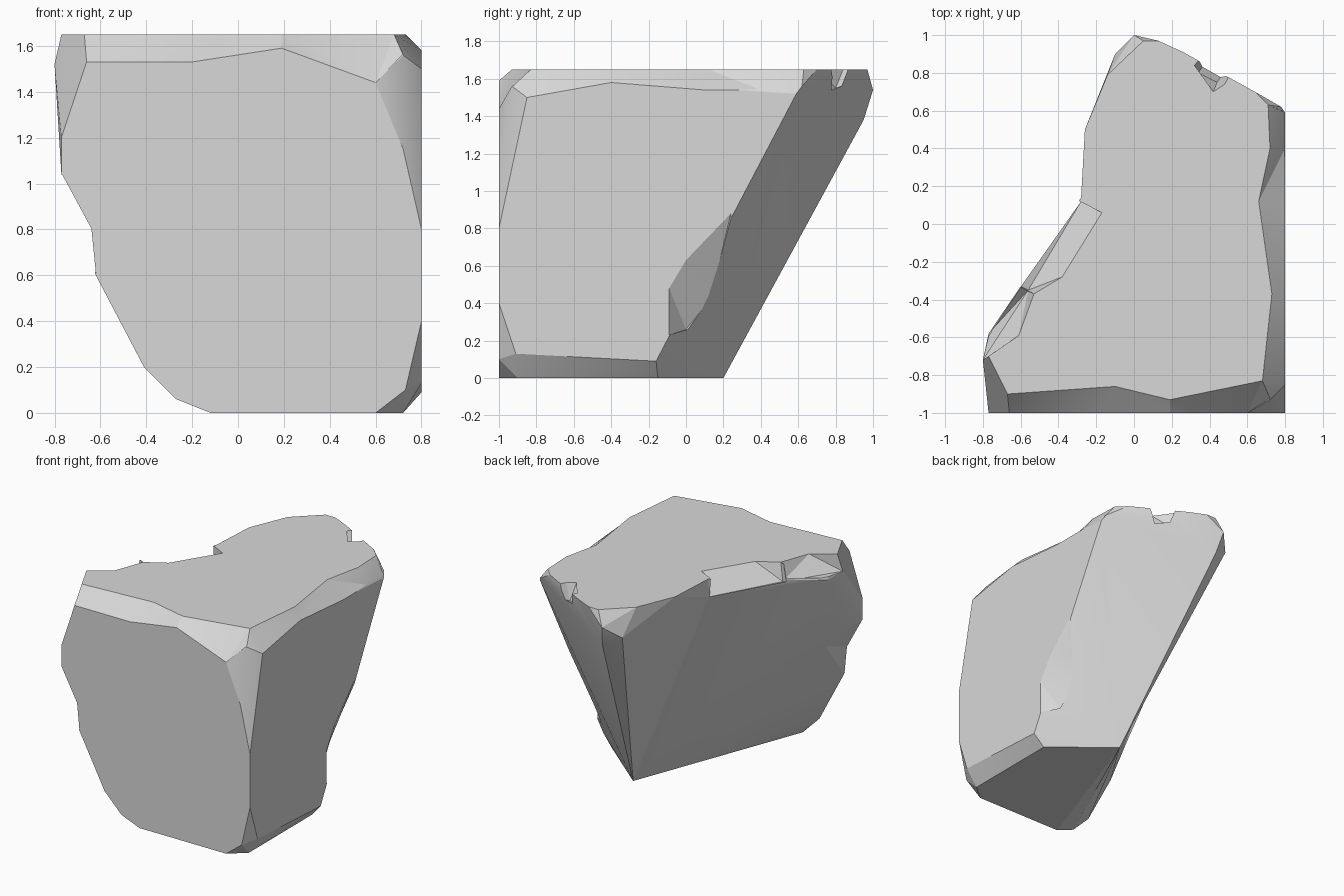
import bpy
import bmesh
from math import radians
from mathutils import Vector

# Main planes of the boulder
TOP, BASE = 1.65, 0
SIDE, FRONT, BACK = .8, -1, 1

default_cube = bpy.data.objects.get("Cube")
if default_cube:
    bpy.data.objects.remove(default_cube, do_unlink=True)


def make_material(name, color):
    material = bpy.data.materials.new(name)
    material.use_nodes = True
    material.diffuse_color = color
    shader = material.node_tree.nodes["Principled BSDF"]
    shader.inputs["Base Color"].default_value = color
    shader.inputs["Roughness"].default_value = .9
    return material


def hull_object(name, points):
    """Wrap a set of corner points in a convex solid."""
    bm = bmesh.new()
    for point in points:
        bm.verts.new(point)
    bmesh.ops.convex_hull(bm, input=bm.verts)
    loose = [vert for vert in bm.verts if not vert.link_faces]
    bmesh.ops.delete(bm, geom=loose, context="VERTS")
    bmesh.ops.recalc_face_normals(bm, faces=bm.faces)
    mesh = bpy.data.meshes.new(name)
    bm.to_mesh(mesh)
    bm.free()
    obj = bpy.data.objects.new(name, mesh)
    bpy.context.collection.objects.link(obj)
    return obj


def combine(target, tool, operation):
    """Apply a boolean with the tool object, then discard the tool."""
    tool.hide_render = True
    modifier = target.modifiers.new(tool.name, "BOOLEAN")
    modifier.operation = operation
    modifier.solver = "EXACT"
    modifier.object = tool
    bpy.ops.object.select_all(action="DESELECT")
    bpy.context.view_layer.objects.active = target
    target.select_set(True)
    bpy.ops.object.modifier_apply(modifier=modifier.name)
    bpy.data.objects.remove(tool, do_unlink=True)


def chip(target, name, points, outward):
    """Chisel away the solid swept from the points in the outward direction."""
    corners = [Vector(point) for point in points]
    swept = [corner + Vector(outward) for corner in corners]
    combine(target, hull_object(name, corners + swept), "DIFFERENCE")


# Flat footprint on the ground
footprint = [(x, y, BASE) for x, y in
             ((-.12, FRONT), (.6, FRONT), (.72, -.9), (.72, -.15), (.3, .2))]

# Flat upper surface outline
crown = [(x, y, TOP) for x, y in
         ((-.67, -.9), (.19, -.93), (.68, -.83), (.73, -.37), (.72, .4),
          (.71, .63), (.64, .7), (.57, .72), (.26, .91), (.13, .97),
          (.05, .97), (-.14, .79), (-.26, .5), (-.77, -.7))]

# Outline of the vertical front plane
front_face = [(x, FRONT, z) for x, z in
              ((-.66, 1.53), (.19, 1.59), (.6, 1.44), (.72, 1.15), (SIDE, .8),
               (SIDE, .4), (.73, .1), (-.27, .06), (-.41, .2), (-.53, .47),
               (-.62, .6), (-.77, 1.04), (-.77, 1.2))]

# Outline of the vertical side plane
side_face = [(SIDE, y, z) for y, z in
             ((-.85, 1.5), (-.85, 1.3), (-.92, 1.15), (-.91, .13), (-.16, .09),
              (-.08, .25), (.3, BACK), (.59, 1.52), (-.4, 1.58))]

# Corners of the overhanging rear ridge and the upper corners
ridge = [(0, BACK, 1.54), (.03, .95, 1.38), (-.1, .9, 1.45), (.29, .3, .28)]
shoulders = [(.72, -.93, 1.56), (-SIDE, -.72, 1.52), (-.77, -.58, 1.5),
             (.78, .62, 1.56)]

# Valley in the flank where the front and rear masses meet
valley = [(-.28, .14, TOP), (-.28, .12, 1.51)]

corners = footprint + crown + front_face + side_face + ridge + shoulders
front_mass = [p for p in corners if p[0] > .5 or p[1] < .25]
rear_mass = [p for p in corners if p[0] > .5 or p[1] > .1]

boulder = hull_object("boulder", front_mass + valley)
combine(boulder, hull_object("rear_mass", rear_mass + valley), "UNION")

# Broken lip along the flank
chip(boulder, "front_lip",
     [(-.77, -.7, TOP), (-.61, -.59, TOP), (-.53, -.37, TOP),
      (-SIDE, -.72, 1.52), (-.77, -.58, 1.52), (-.56, -.35, 1.52)],
     (-.3, .1, .3))
chip(boulder, "rear_lip",
     [(-.53, -.37, TOP), (-.38, -.28, TOP), (-.28, 0, TOP), (-.17, .06, TOP),
      (-.56, -.35, 1.52), (-.28, .12, 1.51)],
     (-.4, .2, .15))

# Worn bevels on the front and side rims
chip(boulder, "front_rim",
     [(-.67, -.9, TOP), (-.1, -.86, TOP), (.19, -.93, TOP),
      (-.66, FRONT, 1.53), (-.2, FRONT, 1.53), (.19, FRONT, 1.59)],
     (0, -.2, .2))
chip(boulder, "front_corner_rim",
     [(.19, -.93, TOP), (.19, FRONT, 1.59), (.6, FRONT, 1.44),
      (.68, -.83, TOP), (.72, -.92, 1.56)],
     (0, -.2, .2))
chip(boulder, "side_rim",
     [(.72, .4, TOP), (.66, .12, TOP), (.73, -.37, TOP),
      (SIDE, .4, 1.54), (SIDE, .1, 1.54), (SIDE, -.4, 1.58)],
     (.2, 0, .2))
chip(boulder, "rear_side_rim",
     [(.72, .4, TOP), (.71, .63, TOP), (SIDE, .4, 1.54), (SIDE, .59, 1.53)],
     (.2, 0, .2))

# Flake missing from the front edge of the flank
chip(boulder, "edge_flake",
     [(-.77, -1.01, 1.04), (-.64, -1.01, .8), (-.62, -1.01, .6),
      (-.6, -.6, .95)],
     (-.3, 0, 0))

# Dent low on the rear corner
chip(boulder, "corner_dent",
     [(SIDE, .24, .88), (SIDE, .12, .69), (SIDE, 0, .63), (SIDE, -.09, .48),
      (SIDE, -.09, .23), (.72, .16, .57), (.67, .13, .42), (.69, 0, .26)],
     (.2, .2, 0))

# Small nick in the rear rim
chip(boulder, "rim_nick",
     [(.32, .84, TOP), (.42, .7, TOP), (.48, .74, TOP), (.44, .75, 1.53),
      (.34, .8, 1.55)],
     (.2, .3, .1))

# Merge flat regions and soften only the gentle angles
bm = bmesh.new()
bm.from_mesh(boulder.data)
bmesh.ops.remove_doubles(bm, verts=bm.verts, dist=.002)
bmesh.ops.dissolve_limit(bm, angle_limit=radians(1),
                         verts=bm.verts, edges=bm.edges)
bm.to_mesh(boulder.data)
bm.free()

boulder.data.materials.clear()
boulder.data.materials.append(make_material("stone grey", (.69, .69, .69, 1)))
bpy.ops.object.select_all(action="DESELECT")
boulder.select_set(True)
bpy.context.view_layer.objects.active = boulder
bpy.ops.object.shade_smooth_by_angle(angle=radians(18))
